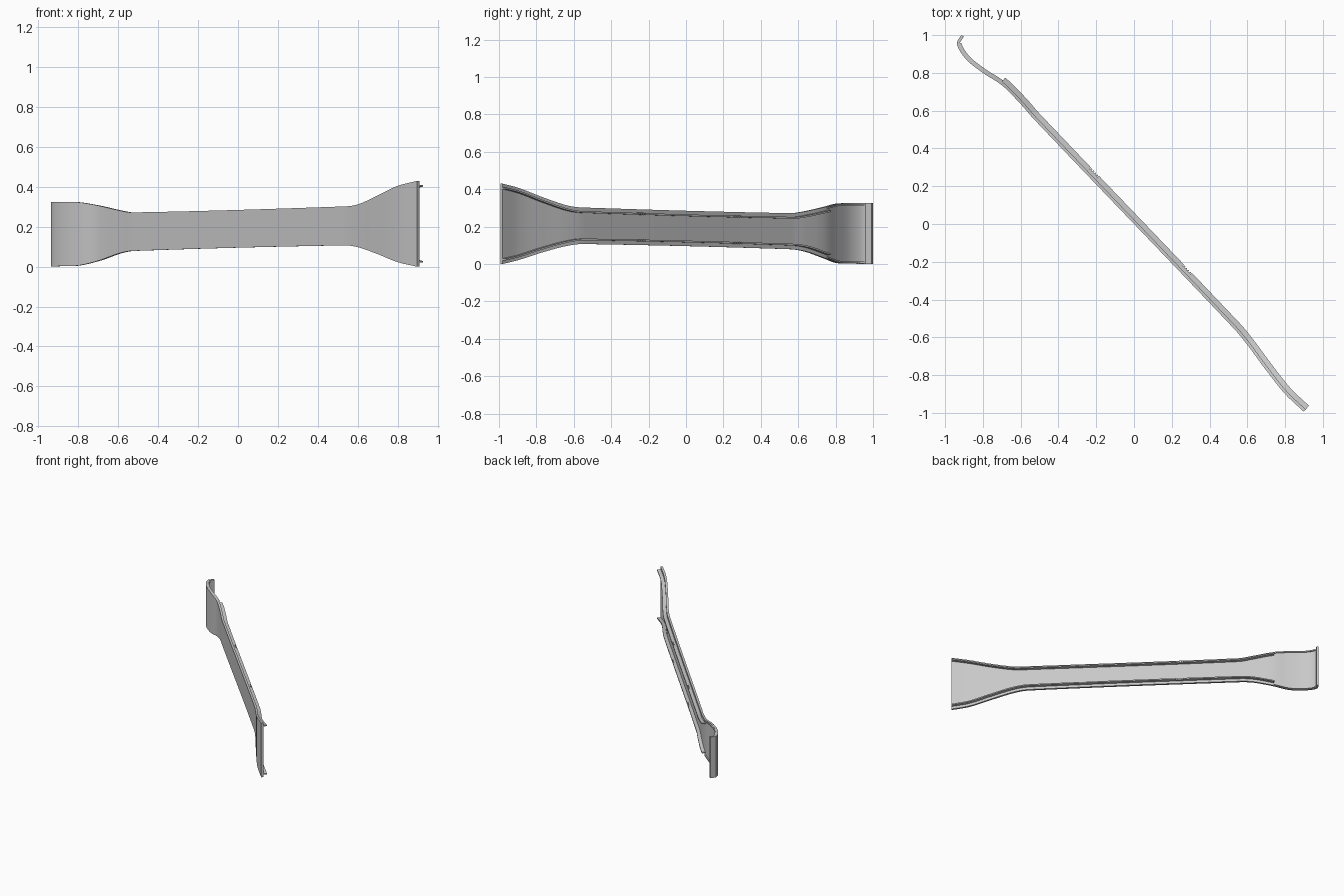
import bpy, bmesh
from mathutils import Vector

cube = bpy.data.objects.get("Cube")
if cube:
    bpy.data.objects.remove(cube, do_unlink=True)

grey = bpy.data.materials.new("plain grey")
grey.use_nodes = True
colour = (0.58, 0.58, 0.58, 1)
grey.diffuse_color = colour
grey.node_tree.nodes["Principled BSDF"].inputs["Base Color"].default_value = colour

# Stations along the outer face: x, y, lower edge, upper edge
stations = [Vector(p) for p in (
    (-.914, 1.0, 0, .325), (-.938, .955, 0, .325), (-.89, .873, .003, .325),
    (-.80, .80, .006, .323), (-.70, .735, .03, .306), (-.60, .635, .066, .283),
    (-.53, .555, .079, .272), (.53, -.555, .107, .302), (.60, -.64, .098, .312),
    (.70, -.775, .063, .357), (.80, -.90, .023, .405), (.898, -.993, 0, .43))]

dist = [0.0]
for a, b in zip(stations, stations[1:]):
    dist.append(dist[-1] + (b.xy - a.xy).length)
LENGTH = dist[-1]


def slope(i):
    a, b = max(i - 1, 0), min(i + 1, len(stations) - 1)
    return (stations[b] - stations[a]) / (dist[b] - dist[a])


def at(s):
    """Smooth position on the path at distance s."""
    i = max(k for k in range(len(dist) - 1) if dist[k] <= s + 1e-9)
    h = dist[i + 1] - dist[i]
    t = (s - dist[i]) / h
    p, q = stations[i], stations[i + 1]
    return (p * (2*t**3 - 3*t**2 + 1) + slope(i) * h * (t**3 - 2*t**2 + t)
            + q * (3*t**2 - 2*t**3) + slope(i + 1) * h * (t**3 - t**2))


def inward(s):
    d = at(min(s + .004, LENGTH)).xy - at(max(s - .004, 0)).xy
    return Vector((-d.y, d.x)).normalized()


def sweep(name, start, end, depth, heights):
    """Sweep a rectangular section; heights maps (low, high) to its z range."""
    count = max(2, round((end - start) / .02))
    bm = bmesh.new()
    rings = []
    for k in range(count + 1):
        s = start + (end - start) * k / count
        p, n = at(s), inward(s)
        low, high = heights(p.z, p.w)
        a, b = p.xy + n * depth[0], p.xy + n * depth[1]
        rings.append([bm.verts.new((*v, z)) for v, z in
                      ((a, low), (b, low), (b, high), (a, high))])
    for r, q in zip(rings, rings[1:]):
        for j in range(4):
            bm.faces.new((r[j], r[j - 1], q[j - 1], q[j]))
    bm.faces.new(rings[0])
    bm.faces.new(rings[-1][::-1])
    bmesh.ops.recalc_face_normals(bm, faces=bm.faces)
    mesh = bpy.data.meshes.new(name)
    bm.to_mesh(mesh)
    bm.free()
    mesh.materials.append(grey)
    obj = bpy.data.objects.new(name, mesh)
    bpy.context.collection.objects.link(obj)
    bpy.ops.object.select_all(action='DESELECT')
    obj.select_set(True)
    bpy.context.view_layer.objects.active = obj
    bpy.ops.object.shade_smooth_by_angle(angle=.5)


def from_edge(upper, near, far):
    """Height range measured inwards from the upper or lower edge."""
    if upper:
        return lambda low, high: (high - far, high - near)
    return lambda low, high: (low + near, low + far)


# Main curved panel
sweep("panel", 0, LENGTH, (0, .016), lambda low, high: (low, high))

rib_start = dist[4] - .01
clips = [LENGTH * f for f in (.385, .645)]
for upper, side in ((True, "upper"), (False, "lower")):
    # Stiffening rib, set in from the edge and notched at each clip
    cuts = [rib_start] + [c + e for c in clips for e in (-.03, .03)] + [LENGTH]
    for i in range(0, len(cuts), 2):
        sweep(f"{side}_rib_{i // 2 + 1}", cuts[i], cuts[i + 1], (.015, .042),
              from_edge(upper, .02, .029))
    # Low rib sections and small teeth in the notches
    for i, c in enumerate(clips):
        sweep(f"{side}_notch_base_{i + 1}", c - .03, c + .03, (.015, .032),
              from_edge(upper, .02, .029))
        for k in range(4):
            s = c - .0225 + k * .015
            sweep(f"{side}_tooth_{i + 1}_{k + 1}", s - .003, s + .003, (.03, .041),
                  from_edge(upper, .018, .029))
    # Thin lip on the flared hook end
    sweep(f"{side}_end_lip", dist[1], rib_start, (.015, .024),
          from_edge(upper, .003, .012))
